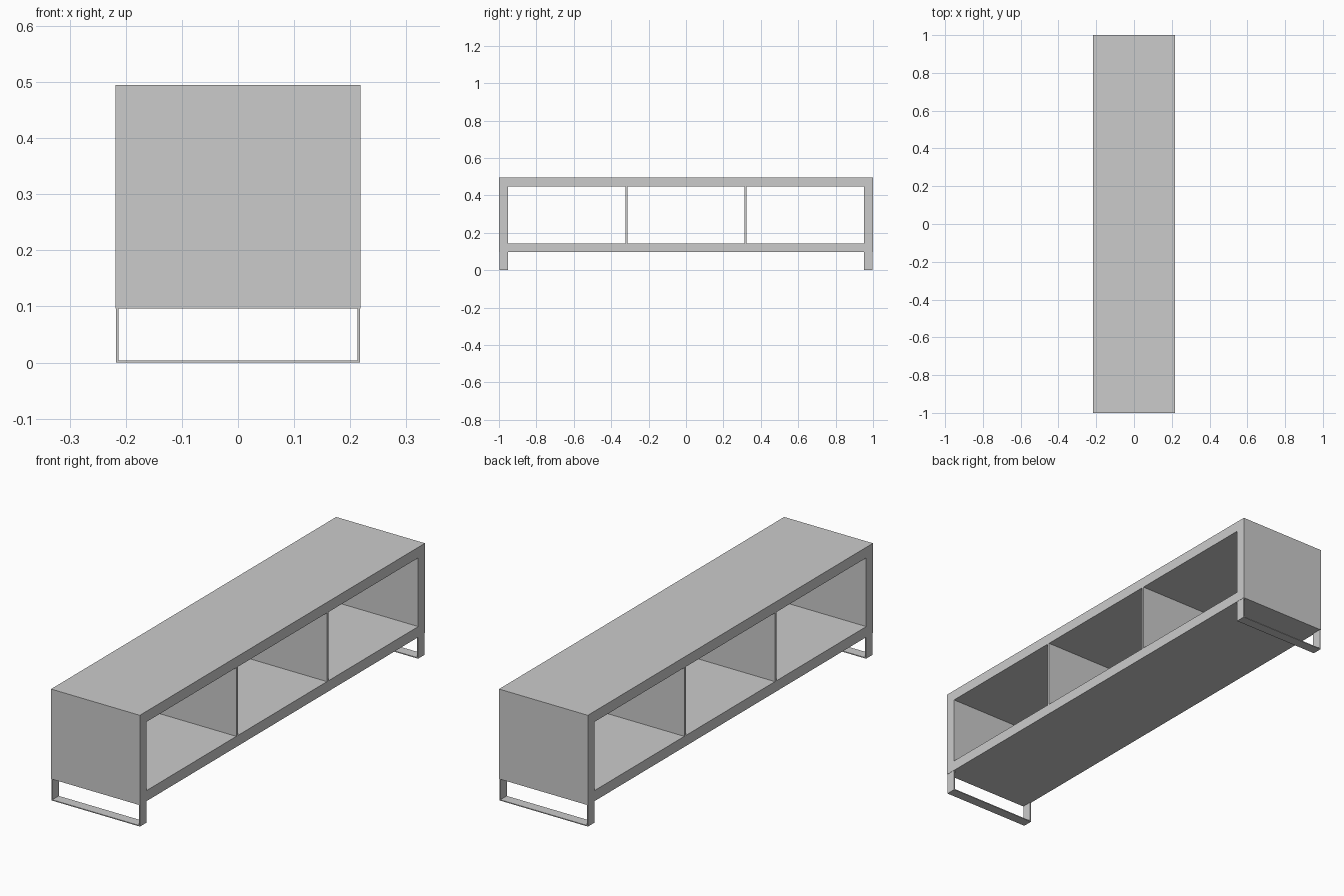
import bpy
import bmesh

HALF_W, HALF_L = 0.218, 1.0
BASE, TOP = 0.096, 0.495
BOARD = 0.047      # case board thickness
STRIP = 0.004      # metal foot strip thickness

cube = bpy.data.objects.get("Cube")
if cube:
    bpy.data.objects.remove(cube, do_unlink=True)

grey = bpy.data.materials.new("light_grey")
grey.use_nodes = True
colour = (0.6, 0.6, 0.6, 1)
grey.diffuse_color = colour
grey.node_tree.nodes["Principled BSDF"].inputs["Base Color"].default_value = colour


def finish(name, bm):
    bmesh.ops.recalc_face_normals(bm, faces=bm.faces)
    mesh = bpy.data.meshes.new(name)
    bm.to_mesh(mesh)
    bm.free()
    mesh.materials.append(grey)
    obj = bpy.data.objects.new(name, mesh)
    bpy.context.collection.objects.link(obj)
    return obj


def frame(name, axis, start, depth, half, low, high, wall):
    """Rectangular tube: a ring in (side, z) extruded along axis 0 (x) or 1 (y)."""
    bm = bmesh.new()

    def loop(inset):
        points = [(-1, low + inset), (1, low + inset), (1, high - inset), (-1, high - inset)]
        verts = []
        for sign, z in points:
            side = sign * (half - inset)
            verts.append(bm.verts.new((start, side, z) if axis == 0 else (side, start, z)))
        return verts

    outer, inner = loop(0), loop(wall)
    for i in range(4):
        j = (i + 1) % 4
        bm.faces.new((outer[i], outer[j], inner[j], inner[i]))
    result = bmesh.ops.extrude_face_region(bm, geom=bm.faces[:], use_keep_orig=True)
    moved = [v for v in result["geom"] if isinstance(v, bmesh.types.BMVert)]
    bmesh.ops.translate(bm, verts=moved, vec=(depth, 0, 0) if axis == 0 else (0, depth, 0))
    return finish(name, bm)


def panel(name, y, thickness):
    bm = bmesh.new()
    bmesh.ops.create_cube(bm, size=1)
    height = TOP - BASE - 2 * BOARD
    bmesh.ops.scale(bm, verts=bm.verts, vec=(2 * HALF_W, thickness, height))
    bmesh.ops.translate(bm, verts=bm.verts, vec=(0, y, (TOP + BASE) / 2))
    return finish(name, bm)


# Open case running along y
frame("case", 0, -HALF_W, 2 * HALF_W, HALF_L, BASE, TOP, BOARD)

# Two thin dividers and two metal strip feet
for label, sign in (("front", -1), ("back", 1)):
    panel(label + "_divider", sign * 0.318, 0.01)
    start = -HALF_L + 0.002 if sign < 0 else HALF_L - BOARD
    frame(label + "_foot", 1, start, BOARD - 0.002, HALF_W - 0.001, 0, BASE + STRIP, STRIP)
